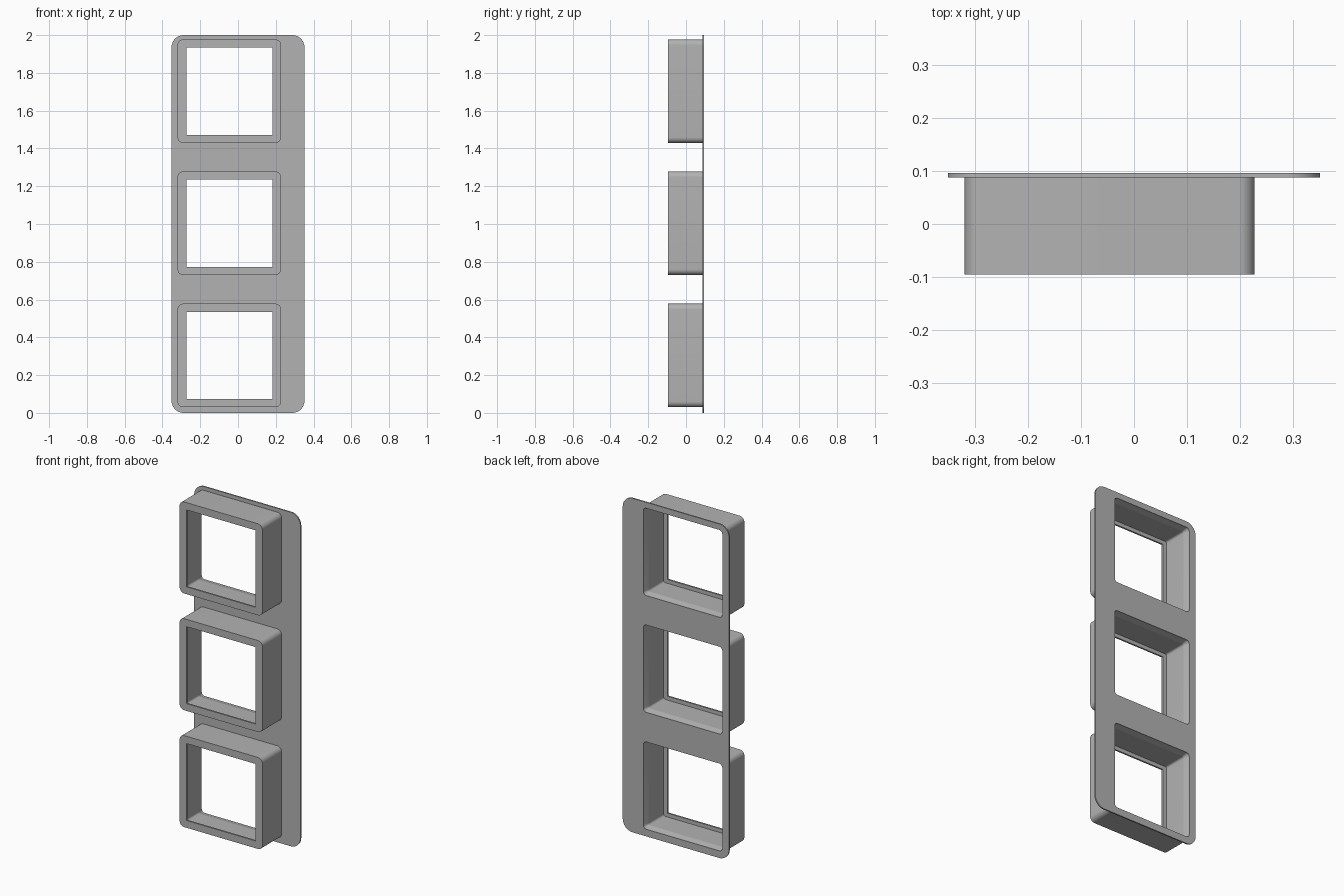
import bpy
import bmesh
from math import cos, sin, pi, radians

if "Cube" in bpy.data.objects:
    bpy.data.objects.remove(bpy.data.objects["Cube"], do_unlink=True)

FRONT, SEAT, BACK = -0.095, 0.088, 0.096   # depth of frame fronts, plate front, plate back
FRAME_X = -0.046
FRAME_Z = {"lower": 0.304, "middle": 1.004, "upper": 1.703}
RIM = 0.523                                # opening through the plate
SEGS = 10

grey = bpy.data.materials.new("mid_grey")
grey.use_nodes = True
colour = (0.45, 0.45, 0.45, 1)
grey.diffuse_color = colour
grey.node_tree.nodes["Principled BSDF"].inputs["Base Color"].default_value = colour


def rounded_rect(cx, cz, w, h, r):
    """Outline points of a rectangle with rounded corners."""
    pts = []
    for k, (sx, sz) in enumerate([(1, 1), (-1, 1), (-1, -1), (1, -1)]):
        for i in range(SEGS + 1):
            a = (k + i / SEGS) * pi / 2
            pts.append((cx + sx * (w / 2 - r) + r * cos(a),
                        cz + sz * (h / 2 - r) + r * sin(a)))
    return pts


def finish(obj):
    obj.data.materials.clear()
    obj.data.materials.append(grey)
    bpy.ops.object.select_all(action='DESELECT')
    obj.select_set(True)
    bpy.context.view_layer.objects.active = obj
    bpy.ops.object.shade_smooth_by_angle(angle=radians(12))


def build_plate():
    # Flat filled outline with three openings, given thickness
    curve = bpy.data.curves.new("back_plate", 'CURVE')
    curve.dimensions = '2D'
    curve.fill_mode = 'BOTH'
    curve.extrude = (BACK - SEAT) / 2
    outlines = [rounded_rect(0, 1, 0.704, 2, 0.065)]
    outlines += [rounded_rect(FRAME_X, z, RIM, RIM, 0.02) for z in FRAME_Z.values()]
    for pts in outlines:
        spline = curve.splines.new('POLY')
        spline.points.add(len(pts) - 1)
        for p, (x, z) in zip(spline.points, pts):
            p.co = (x, z, 0, 1)
        spline.use_cyclic_u = True
    obj = bpy.data.objects.new("back_plate", curve)
    bpy.context.collection.objects.link(obj)
    obj.rotation_euler.x = pi / 2
    obj.location.y = (SEAT + BACK) / 2
    bpy.ops.object.select_all(action='DESELECT')
    obj.select_set(True)
    bpy.context.view_layer.objects.active = obj
    bpy.ops.object.convert(target='MESH')
    obj = bpy.context.view_layer.objects.active
    bm = bmesh.new()
    bm.from_mesh(obj.data)
    bmesh.ops.remove_doubles(bm, verts=bm.verts, dist=1e-5)
    bmesh.ops.recalc_face_normals(bm, faces=bm.faces)
    bm.to_mesh(obj.data)
    bm.free()
    finish(obj)


def build_frame(name, z):
    # Rings from the outer wall, round the front lip, into the hollow and back to the rim
    sections = [
        (0.548, 0.548, 0.03, SEAT),
        (0.548, 0.548, 0.03, FRONT),
        (0.455, 0.461, 0, FRONT),
        (0.455, 0.461, 0, FRONT + 0.01),
        (0.507, 0.507, 0.012, FRONT + 0.01),
        (0.507, 0.507, 0.012, SEAT - 0.03),
        (RIM, RIM, 0.02, SEAT),
    ]
    bm = bmesh.new()
    rings = [[bm.verts.new((x, y, zz)) for x, zz in rounded_rect(FRAME_X, z, w, h, r)]
             for w, h, r, y in sections]
    # The last ring joins the first, closing the frame against the plate
    for a, b in zip(rings, rings[1:] + rings[:1]):
        for i in range(len(a)):
            j = (i + 1) % len(a)
            bm.faces.new((a[i], a[j], b[j], b[i]))
    bmesh.ops.remove_doubles(bm, verts=bm.verts, dist=1e-5)
    bmesh.ops.recalc_face_normals(bm, faces=bm.faces)
    mesh = bpy.data.meshes.new(name)
    bm.to_mesh(mesh)
    bm.free()
    obj = bpy.data.objects.new(name, mesh)
    bpy.context.collection.objects.link(obj)
    finish(obj)


build_plate()
for level, height in FRAME_Z.items():
    build_frame(level + "_frame", height)
